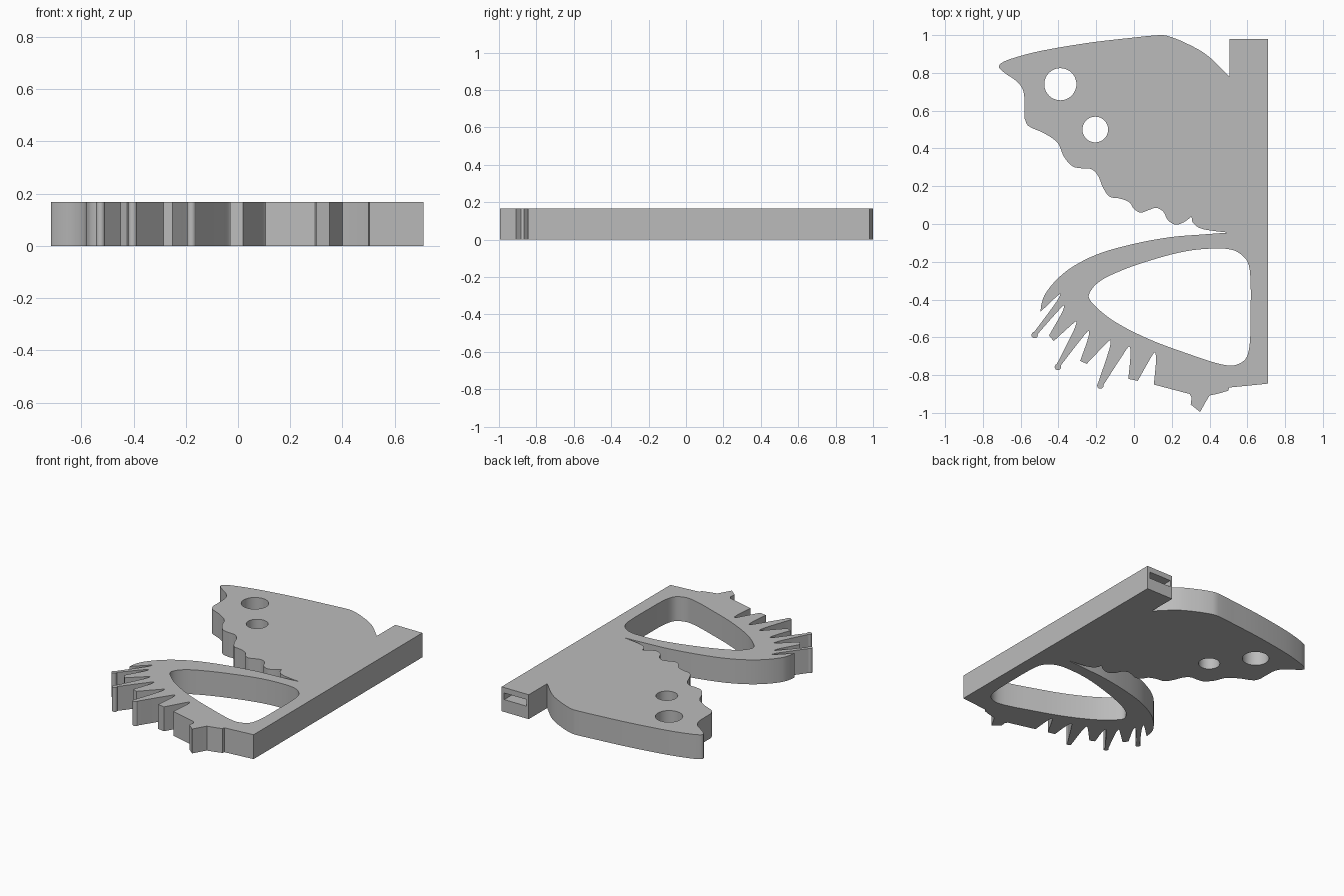
import bpy
import bmesh
from math import cos, sin, radians, tau, atan2
from mathutils import Vector
from mathutils.geometry import interpolate_bezier

THICKNESS = .167

if "Cube" in bpy.data.objects:
    bpy.data.objects.remove(bpy.data.objects["Cube"], do_unlink=True)


def vectors(pairs):
    return [Vector((x, y, 0)) for x, y in pairs]


def smooth_path(points, closed=False, steps=5):
    """Smooth curve through the points, with chord-length tangents."""
    count = len(points)
    tangents = []
    for i, point in enumerate(points):
        before = points[i - 1] if closed or i > 0 else point
        after = points[(i + 1) % count] if closed or i < count - 1 else point
        span = (after - point).length + (point - before).length
        tangents.append((after - before) / span)
    path = []
    for i in range(count if closed else count - 1):
        j = (i + 1) % count
        start, end = points[i], points[j]
        reach = (end - start).length / 3
        path += interpolate_bezier(start, start + tangents[i] * reach,
                                   end - tangents[j] * reach, end, steps + 1)[:-1]
    if not closed:
        path.append(points[-1])
    return path


def circle(center, radius, sides=48):
    x, y = center
    return vectors((x + radius * cos(tau * i / sides),
                    y + radius * sin(tau * i / sides)) for i in range(sides))


def ball_tip(center, root, radius=.017, neck=40, sides=12):
    """Round knob at the end of a tooth, open toward its root."""
    middle = Vector((*center, 0))
    heading = atan2(root[1] - center[1], root[0] - center[0])
    opening = radians(neck)
    arc = []
    for i in range(sides + 1):
        angle = heading + opening + (tau - 2 * opening) * i / sides
        arc.append(middle + radius * Vector((cos(angle), sin(angle), 0)))
    return arc


def notch(left_tip, apex, right_tip):
    """Rounded gap between two neighbouring teeth."""
    top = Vector((*apex, 0))
    left = top.lerp(left_tip, .2) - Vector((.004, 0, 0))
    right = top.lerp(right_tip, .2) + Vector((.008, 0, 0))
    return smooth_path([left_tip, left, top, right, right_tip])


# Straight spine
spine = vectors([(.71, -.845), (.71, .98), (.505, .98)])

# Upper wing: back edge and nose
wing_back = smooth_path(vectors([
    (.505, .78), (.385, .895), (.27, .96), (.18, .995), (.135, 1), (-.02, .985),
    (-.235, .96), (-.5, .915), (-.65, .875), (-.705, .85), (-.715, .83),
    (-.685, .8), (-.615, .75), (-.585, .7), (-.58, .63), (-.58, .56)]))

# Upper wing: scalloped edge running down to the mouth
wing_scallops = smooth_path(vectors([
    (-.58, .56), (-.56, .52), (-.475, .48), (-.405, .43), (-.37, .355),
    (-.325, .305), (-.28, .295), (-.225, .29), (-.19, .255), (-.165, .195),
    (-.13, .145), (-.075, .135), (-.025, .115), (0, .08), (.035, .06),
    (.08, .075), (.12, .085), (.155, .065), (.18, .02), (.22, -.003),
    (.265, .01), (.305, .04)]))
mouth_corner = smooth_path(vectors([
    (.305, .04), (.31, .01), (.345, -.02), (.41, -.035), (.495, -.045)]))

# Lower frame: outer curve
frame_outer = smooth_path(vectors([
    (.495, -.046), (.37, -.055), (.19, -.07), (0, -.105), (-.18, -.155),
    (-.315, -.22), (-.405, -.29), (-.47, -.37), (-.49, -.425), (-.495, -.465)]))

# Fringe of teeth: tips alternate with the gaps between them
gaps = [(-.39, -.37), (-.37, -.43), (-.305, -.515), (-.24, -.565),
        (-.125, -.615), (-.025, -.648), (.11, -.68)]
tips = [ball_tip((-.526, -.588), gaps[0]),
        vectors([(-.45, -.59), (-.425, -.62)]),
        ball_tip((-.403, -.757), gaps[2]),
        vectors([(-.285, -.725), (-.25, -.74)]),
        ball_tip((-.178, -.855), gaps[4], neck=65),
        vectors([(-.03, -.82), (.02, -.83)]),
        vectors([(.105, -.85)])]
teeth = []
last_tip = frame_outer[-1]
for gap, tip in zip(gaps, tips):
    teeth += notch(last_tip, gap, tip[0]) + tip
    last_tip = tip[-1]

# Bottom edge with its small spur
bottom_edge = vectors([
    (.295, -.9), (.305, -.92), (.3, -.955), (.35, -.995), (.375, -.95),
    (.4, -.908), (.45, -.897), (.5, -.882), (.503, -.866)])

# Openings
frame_opening = smooth_path(vectors([
    (-.24, -.38), (-.19, -.31), (-.075, -.25), (.08, -.195), (.27, -.145),
    (.425, -.13), (.53, -.14), (.595, -.19), (.615, -.265), (.617, -.49),
    (.612, -.64), (.59, -.715), (.53, -.748), (.45, -.74), (.295, -.69),
    (.08, -.61), (-.105, -.515), (-.21, -.43)]), closed=True)
outline = (spine + wing_back + wing_scallops + mouth_corner + frame_outer
           + teeth + bottom_edge)
loops = [outline, frame_opening, circle((-.39, .74), .085), circle((-.205, .5), .068)]


def distinct(points):
    return [p for i, p in enumerate(points) if (p - points[i - 1]).length > .0005]


# Fill the outline around its openings and give it thickness
bm = bmesh.new()
edges = []
for loop in loops:
    verts = [bm.verts.new(p) for p in distinct(loop)]
    edges += [bm.edges.new((verts[i - 1], verts[i])) for i in range(len(verts))]
bmesh.ops.triangle_fill(bm, edges=edges, use_beauty=True, normal=(0, 0, 1))
raised = bmesh.ops.extrude_face_region(bm, geom=bm.faces[:])["geom"]
bmesh.ops.translate(bm, vec=(0, 0, THICKNESS),
                    verts=[g for g in raised if isinstance(g, bmesh.types.BMVert)])
bmesh.ops.recalc_face_normals(bm, faces=bm.faces)
mesh = bpy.data.meshes.new("plate_body")
bm.to_mesh(mesh)
bm.free()
plate = bpy.data.objects.new("plate_body", mesh)
bpy.context.collection.objects.link(plate)

# Plain grey material
grey = bpy.data.materials.new("plain_grey")
grey.use_nodes = True
grey.diffuse_color = (.5, .5, .5, 1)
grey.node_tree.nodes["Principled BSDF"].inputs["Base Color"].default_value = (.5, .5, .5, 1)
mesh.materials.append(grey)

# Blind slot in the back end of the spine
bpy.ops.mesh.primitive_cube_add(size=1, location=(.605, .8, .107))
cutter = bpy.context.object
cutter.name = "slot_cutter"
cutter.scale = (.17, .8, .045)
cutter.hide_render = True
cutter.data.materials.append(grey)
slot = plate.modifiers.new("slot", 'BOOLEAN')
slot.operation = 'DIFFERENCE'
slot.solver = 'EXACT'
slot.object = cutter

bpy.ops.object.select_all(action='DESELECT')
plate.select_set(True)
bpy.context.view_layer.objects.active = plate
bpy.ops.object.modifier_apply(modifier=slot.name)
bpy.data.objects.remove(cutter, do_unlink=True)
bpy.ops.object.shade_smooth_by_angle(angle=radians(30))
